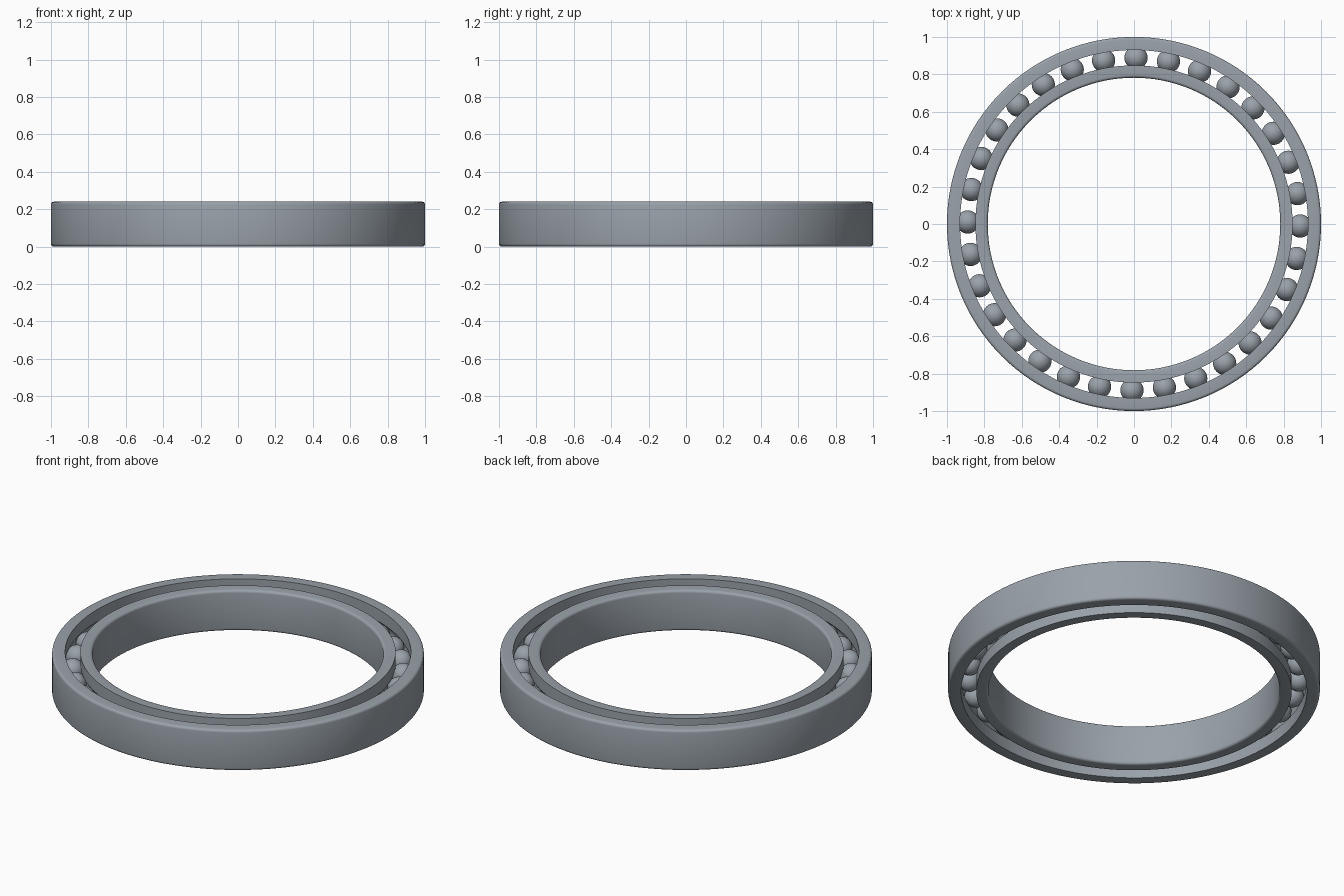
import bpy, bmesh
from math import sin, cos, pi, radians, asin, tau
from mathutils import Matrix

cube = bpy.data.objects.get("Cube")
if cube:
    bpy.data.objects.remove(cube)

HEIGHT, MID = 0.24, 0.12
PITCH, BALL_R, GROOVE_R = 0.889, 0.062, 0.063
FILLET, BALLS = 0.015, 32


def material(name, color):
    m = bpy.data.materials.new(name)
    m.use_nodes = True
    m.diffuse_color = color
    m.node_tree.nodes["Principled BSDF"].inputs["Base Color"].default_value = color
    return m


steel = material("steel grey", (0.32, 0.36, 0.40, 1))


def finish(bm, name, angle):
    mesh = bpy.data.meshes.new(name)
    bm.to_mesh(mesh)
    bm.free()
    mesh.materials.append(steel)
    obj = bpy.data.objects.new(name, mesh)
    bpy.context.collection.objects.link(obj)
    bpy.ops.object.select_all(action="DESELECT")
    obj.select_set(True)
    bpy.context.view_layer.objects.active = obj
    bpy.ops.object.shade_smooth_by_angle(angle=radians(angle))


def arc(cx, cz, r, start, end, steps):
    return [(cx + r * cos(start + (end - start) * i / steps),
             cz + r * sin(start + (end - start) * i / steps)) for i in range(steps + 1)]


def race(name, bore_side, groove_side):
    """Ring with a filleted plain wall and a ball groove in the other wall."""
    side = 1 if bore_side > groove_side else -1
    # Half profile in (distance towards the plain wall, height)
    wall, lip = side * (bore_side - PITCH), side * (groove_side - PITCH)
    a = asin((GROOVE_R ** 2 - lip ** 2) ** 0.5 / GROOVE_R)
    profile = arc(wall - FILLET, FILLET, FILLET, -pi / 2, 0, 4)
    profile += arc(wall - FILLET, HEIGHT - FILLET, FILLET, 0, pi / 2, 4)
    profile += [(lip, HEIGHT)] + arc(0, MID, GROOVE_R, a, -a, 12) + [(lip, 0)]
    # Revolve around the vertical axis
    bm = bmesh.new()
    verts = [bm.verts.new((PITCH + side * d, 0, z)) for d, z in profile]
    edges = [bm.edges.new((v, verts[i - 1])) for i, v in enumerate(verts)]
    bmesh.ops.spin(bm, geom=verts + edges, cent=(0, 0, 0), axis=(0, 0, 1),
                   angle=tau, steps=128, use_merge=True)
    bmesh.ops.remove_doubles(bm, verts=bm.verts, dist=0.0001)
    bmesh.ops.recalc_face_normals(bm, faces=bm.faces)
    finish(bm, name, 30)


# Rings
race("outer_ring", 1.0, 0.93)
race("inner_ring", 0.782, 0.848)

# Balls spaced evenly between the rings
for i in range(BALLS):
    bm = bmesh.new()
    turn = Matrix.Rotation(tau * i / BALLS - radians(0.7), 4, "Z")
    bmesh.ops.create_uvsphere(bm, u_segments=32, v_segments=16, radius=BALL_R,
                              matrix=turn @ Matrix.Translation((PITCH, 0, MID)))
    finish(bm, f"ball_{i + 1}", 60)
